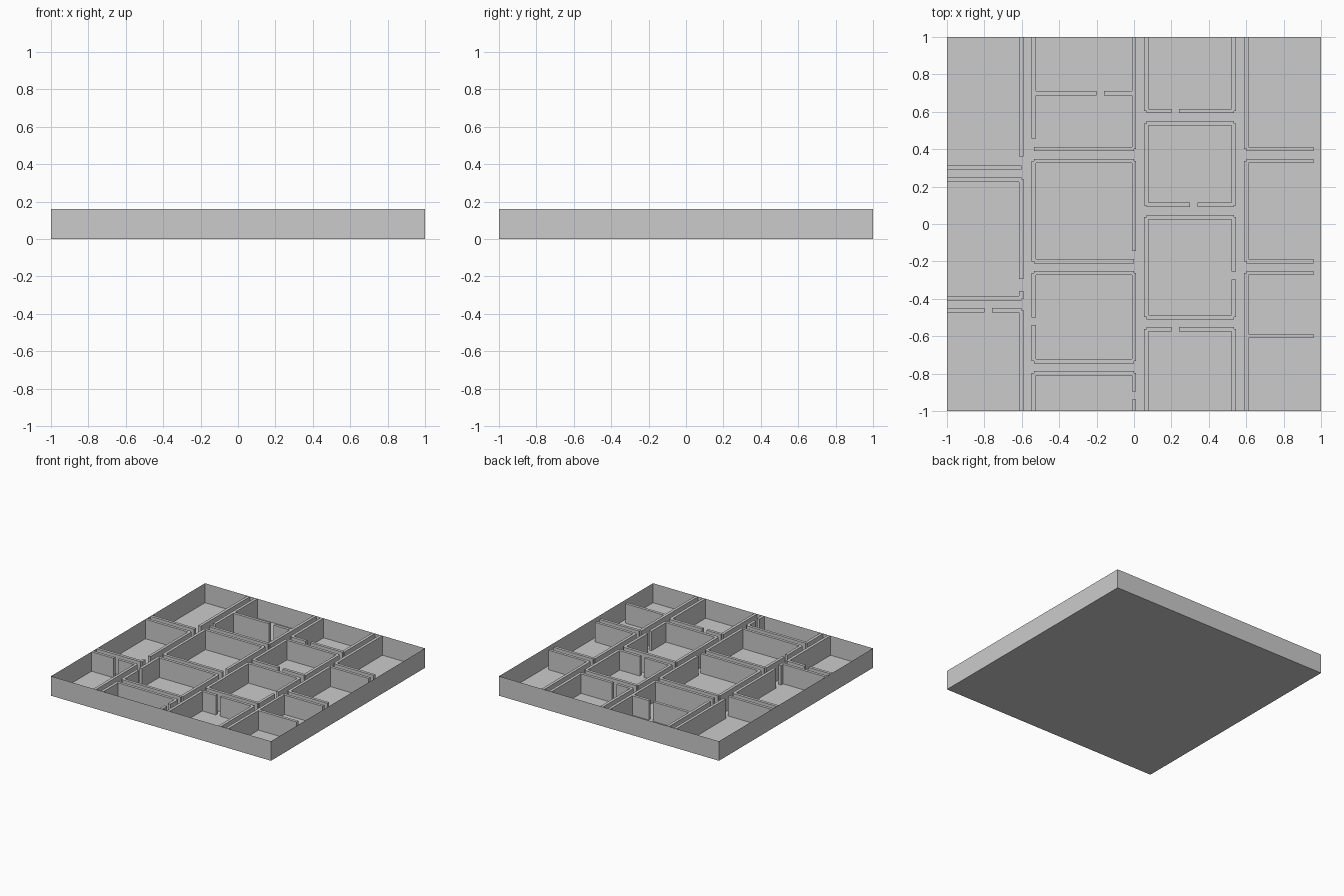
import bpy, bmesh
from mathutils import Matrix, Vector

if "Cube" in bpy.data.objects:
    bpy.data.objects.remove(bpy.data.objects["Cube"])

H = 0.16      # wall height
T = 0.0235    # partition thickness


def finish(name, bm):
    me = bpy.data.meshes.new(name)
    bm.to_mesh(me)
    bm.free()
    ob = bpy.data.objects.new(name, me)
    bpy.context.collection.objects.link(ob)
    return ob


def add_box(bm, x0, x1, y0, y1):
    m = Matrix.Translation(((x0 + x1) / 2, (y0 + y1) / 2, H / 2))
    m = m @ Matrix.Diagonal((abs(x1 - x0), abs(y1 - y0), H, 1))
    bmesh.ops.create_cube(bm, size=1, matrix=m)


def partitions(name, along_y, along_x):
    """along_y: {x: [(y0, y1)...]}, along_x: {y: [(x0, x1)...]}; gaps are doors."""
    bm = bmesh.new()
    for x, spans in along_y.items():
        for a, b in spans:
            add_box(bm, x - T / 2, x + T / 2, a, b)
    for y, spans in along_x.items():
        for a, b in spans:
            add_box(bm, a, b, y - T / 2, y + T / 2)
    return finish(name, bm)


# Outer shell: floor and four sheet walls, open at the top
bm = bmesh.new()
bmesh.ops.create_cube(bm, size=1, matrix=Matrix.Translation((0, 0, H / 2)) @ Matrix.Diagonal((2, 2, H, 1)))
top = [f for f in bm.faces if f.calc_center_median().z > H * 0.9]
bmesh.ops.delete(bm, geom=top, context='FACES_ONLY')
finish("floor_and_outer_walls", bm)

# Column lines
A, B, C, D, E, F = -0.602, -0.535, 0.0, 0.066, 0.534, 0.601

# West rooms
partitions("west_room_walls",
           {A: [(0.36, 1), (-0.295, 0.24), (-0.40, -0.358), (-1, -0.46)]},
           {0.302: [(-1, A)], 0.237: [(-1, A)], -0.397: [(-1, A)],
            -0.462: [(-1, -0.80), (-0.76, A)]})

# Centre-left rooms
partitions("centre_left_room_walls",
           {B: [(0.457, 1), (-0.20, 0.337), (-0.50, -0.262), (-0.733, -0.54), (-1, -0.797)],
            C: [(0.40, 1), (-0.145, 0.337), (-0.733, -0.262), (-0.895, -0.797), (-1, -0.937)]},
           {0.70: [(B, -0.20), (-0.16, C)], 0.401: [(B, C)], 0.337: [(B, C)],
            -0.199: [(B, C)], -0.262: [(B, C)], -0.733: [(B, C)], -0.797: [(B, C)]})

# Centre-right rooms
partitions("centre_right_room_walls",
           {D: [(0.604, 1), (0.10, 0.538), (-0.498, 0.037), (-1, -0.562)],
            E: [(0.604, 1), (0.10, 0.538), (-0.255, 0.037), (-0.498, -0.298), (-1, -0.562)]},
           {0.604: [(D, 0.20), (0.24, E)], 0.538: [(D, E)],
            0.103: [(D, 0.30), (0.34, E)], 0.037: [(D, E)], -0.498: [(D, E)],
            -0.562: [(D, 0.20), (0.24, E)]})

# East rooms
partitions("east_room_walls",
           {F: [(0.40, 1), (-0.20, 0.337), (-1, -0.262)]},
           {y: [(F, 0.96)] for y in (0.401, 0.337, -0.199, -0.262, -0.599)})
